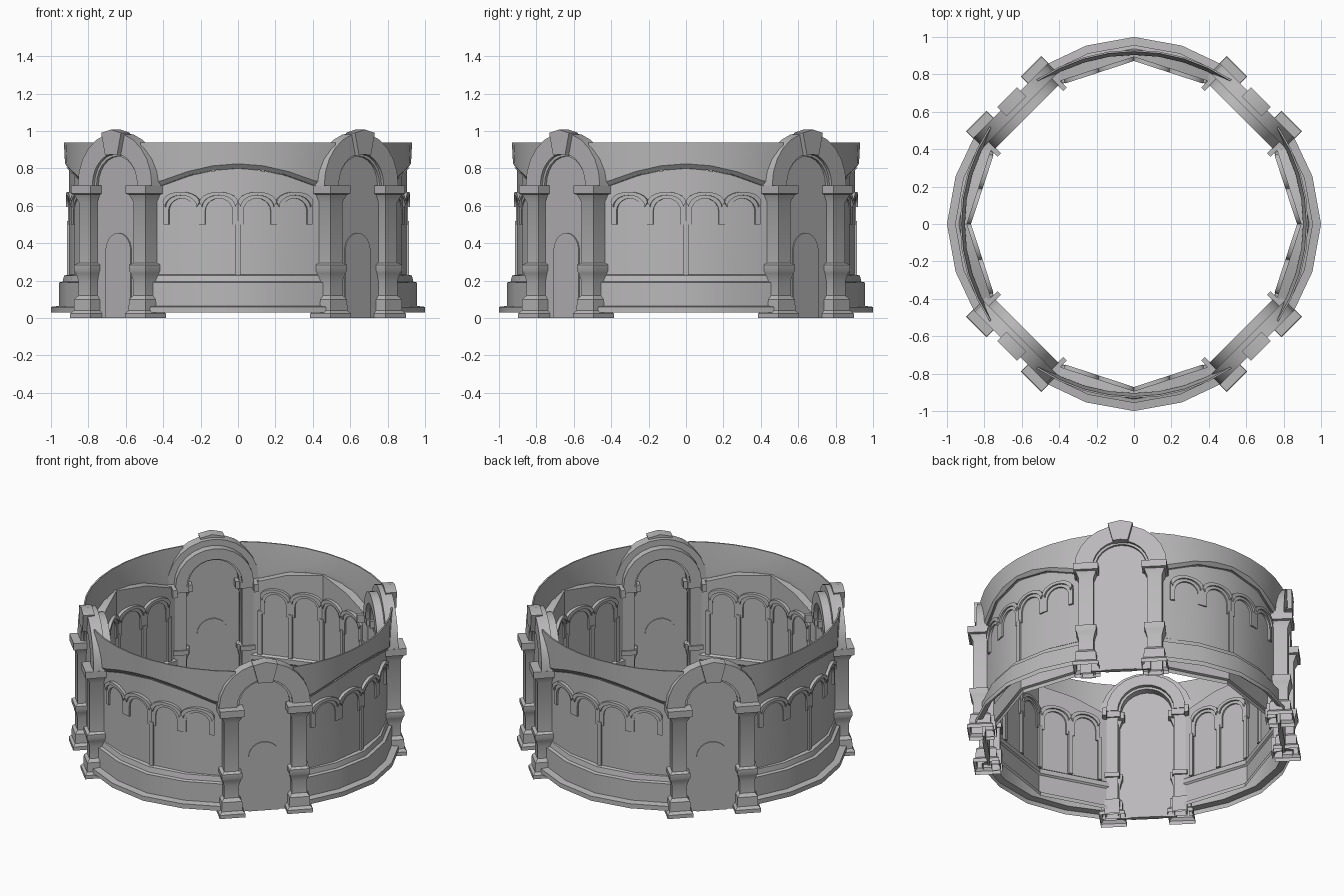
import bpy, bmesh
from math import sin, cos, pi, radians
from mathutils import Matrix

cube = bpy.data.objects.get("Cube")
if cube:
    bpy.data.objects.remove(cube)

stone = bpy.data.materials.new("grey_stone")
stone.use_nodes = True
COLOUR = (0.49, 0.48, 0.49, 1)
stone.diffuse_color = COLOUR
stone.node_tree.nodes["Principled BSDF"].inputs["Base Color"].default_value = COLOUR

SPAN = 30      # half angle of one wall, in degrees
SPRING = 0.71  # height where the portal arches begin


def loft(name, sections, turn, closed=True, caps=(0, -1)):
    """Bridge equal sections, cap the listed ends and turn about z."""
    bm = bmesh.new()
    rings = [[bm.verts.new(p) for p in s] for s in sections]
    n = len(rings[0])
    for a, b in zip(rings, rings[1:]):
        for i in range(n if closed else n - 1):
            j = (i + 1) % n
            bm.faces.new((a[i], a[j], b[j], b[i]))
    for end in caps:
        bm.faces.new(rings[end])
    bmesh.ops.recalc_face_normals(bm, faces=bm.faces)
    bm.transform(Matrix.Rotation(radians(turn), 4, 'Z'))
    mesh = bpy.data.meshes.new(name)
    bm.to_mesh(mesh)
    bm.free()
    mesh.materials.append(stone)
    ob = bpy.data.objects.new(name, mesh)
    bpy.context.collection.objects.link(ob)


def box(name, u0, u1, r0, r1, z0, z1, turn):
    loft(name, [[(u0, -r0, z), (u1, -r0, z), (u1, -r1, z), (u0, -r1, z)]
                for z in (z0, z1)], turn, caps=(0, -1) if z0 else (-1,))


def polar(r, deg, z):
    a = radians(deg)
    return (r * sin(a), -r * cos(a), z)


def inner(deg):
    """Radius of the inner wall face, made of two straight planes."""
    a, e = radians(abs(deg)), radians(SPAN)
    ex, ey = 0.865 * sin(e), 0.865 * cos(e)
    return 0.89 * ex / (ex * cos(a) + (0.89 - ey) * sin(a))


def crown(deg):
    """Height of the arched top of the wall, under the plain band."""
    return .68 + .12 * max(0, cos(pi / 2 * deg / (SPAN + 1)))


def outside(deg, proud):
    return 0.893, 0.906 + proud


def inside(deg, proud):
    return inner(deg) - 0.004 - proud, inner(deg) + 0.02


def steps(n, lo, hi):
    return [lo + (hi - lo) * i / n for i in range(n + 1)]


def curved_slab(name, columns, depth, proud, turn):
    """Slab following the wall: columns are (deg_a, z_a, deg_b, z_b)."""
    secs = []
    for da, za, db, zb in columns:
        a0, a1 = depth(da, proud)
        b0, b1 = depth(db, proud)
        secs.append([polar(a0, da, za), polar(a1, da, za),
                     polar(b1, db, zb), polar(b0, db, zb)])
    loft(name, secs, turn)


# Outer wall profile (radius, height), with plinth and mouldings
PROFILE = [(1.0, .03), (1.0, .06), (.957, .065), (.957, .19), (.937, .195),
           (.93, .228), (.904, .232)]


def wall(turn):
    body, band = [], []
    for d in steps(4, -SPAN, SPAN):
        shrink = 1 - 0.025 * abs(d) / SPAN
        i, top = inner(d), crown(d) + .005
        sec = [polar(r * shrink if r > .91 else r, d, z) for r, z in PROFILE]
        sec += [polar(.904, d, top), polar(.918, d, top)]
        sec += [polar(i + k, d, z) for k, z in
                ((.003, top), (.003, .23), (-.01, .22), (-.01, .19),
                 (0, .18), (0, .06), (-.015, .055), (-.015, .03))]
        body.append(sec)
    loft("wall", body, turn, closed=False, caps=())

    # Thin plain upper band with an arched lower edge
    for d in steps(8, -SPAN - 4, SPAN + 4):
        low = crown(d)
        band.append([polar(.904, d, low), polar(.925, d, low + .025),
                     polar(.931, d, .94), polar(.922, d, .94),
                     polar(.904, d, low + .03)])
    loft("upper_band", band, turn)

    # Blind arcade on both faces: shallow arches under a prouder hood
    pitch = 13
    for label, depth in (("outer", outside), ("inner", inside)):
        for k in range(4):
            mid = (k - 1.5) * pitch
            arch, hood = [], []
            for t in steps(10, pi, 0):
                c, s = pitch * cos(t), sin(t)
                arch.append((mid + .5 * c, .61 + .06 * s,
                             mid + .36 * c, .57 + .07 * s))
                hood.append((mid + .5 * c, .62 + .055 * s,
                             mid + .43 * c, .595 + .062 * s))
            legs = [(mid + e * .5 * pitch, .50, mid + e * .36 * pitch, .50)
                    for e in (-1, 1)]
            curved_slab(label + "_blind_arch", [legs[0]] + arch + [legs[1]],
                        depth, .003, turn)
            curved_slab(label + "_hood", hood, depth, .014, turn)
        for k in range(-2, 3):
            if label == "outer" and k:
                continue
            d, w = k * pitch, .9
            curved_slab(label + "_pilaster",
                        [(d - w, .23, d - w, .52), (d + w, .23, d + w, .52)],
                        depth, .008, turn)


# Column profile (height, half width)
COLUMN = [(0, .078), (.024, .078), (.04, .064), (.10, .062), (.12, .046),
          (.20, .046), (.24, .056), (.255, .063), (.285, .063), (.295, .045),
          (.62, .045), (.66, .062), (.665, .075), (SPRING, .075)]


def portal(turn):
    for s in (-1, 1):
        u, r = s * .207, .907
        loft("column", [[(u + a * h, -r + b * h, z) for a, b in
                         ((-1, -1), (1, -1), (1, 1), (-1, 1))]
                        for z, h in COLUMN], turn, caps=(-1,))
        box("inner_jamb", s * .17, s * .24, .825, .88, 0, SPRING, turn)
        box("inner_bracket", s * .235, s * .262, .77, .84, .66, SPRING, turn)
        box("inner_jamb_capital", s * .155, s * .245, .815, .88, .67, SPRING, turn)
        box("inner_jamb_ring", s * .16, s * .25, .815, .88, .255, .285, turn)
        box("inner_jamb_foot", s * .16, s * .25, .815, .88, 0, .1, turn)

    # Broad outer arch, narrower inner arch and a thin recessed lining
    for name, lo, hi, r0, r1 in (("outer_arch", .17, .28, .86, .932),
                                 ("inner_arch", .17, .24, .81, .865),
                                 ("arch_lining", .155, .18, .835, .915)):
        secs = []
        for t in steps(12, pi, 0):
            secs.append([(k * cos(t), -r, SPRING + k * sin(t)) for k, r in
                         ((lo, r0), (hi, r0), (hi, r1), (lo, r1))])
        loft(name, secs, turn)

    # Keystone with a slightly rounded top
    secs = []
    for w, low, top in ((-1, .87, .99), (0, .875, 1.008), (1, .87, .99)):
        secs.append([(.045 * w, -.89, low), (.075 * w, -.89, top),
                     (.075 * w, -.96, top), (.045 * w, -.96, low)])
    loft("keystone", secs, turn)

    # Arched infill panel and door
    for name, half, spring, r0, r1 in (("portal_panel", .18, SPRING, .885, .90),
                                       ("door", .095, .36, .878, .907)):
        secs = []
        for t in steps(12, pi, 0):
            u, z = half * cos(t), spring + half * sin(t)
            secs.append([(u, -r0, 0), (u, -r1, 0), (u, -r1, z), (u, -r0, z)])
        loft(name, secs, turn)


for q in range(4):
    wall(q * 90)
    portal(q * 90 + 45)

# Smooth the rounded surfaces, keep the edges sharp
bpy.ops.object.select_all(action='DESELECT')
for ob in bpy.context.scene.objects:
    if ob.type == 'MESH':
        ob.select_set(True)
        bpy.context.view_layer.objects.active = ob
bpy.ops.object.shade_smooth_by_angle(angle=radians(30))
